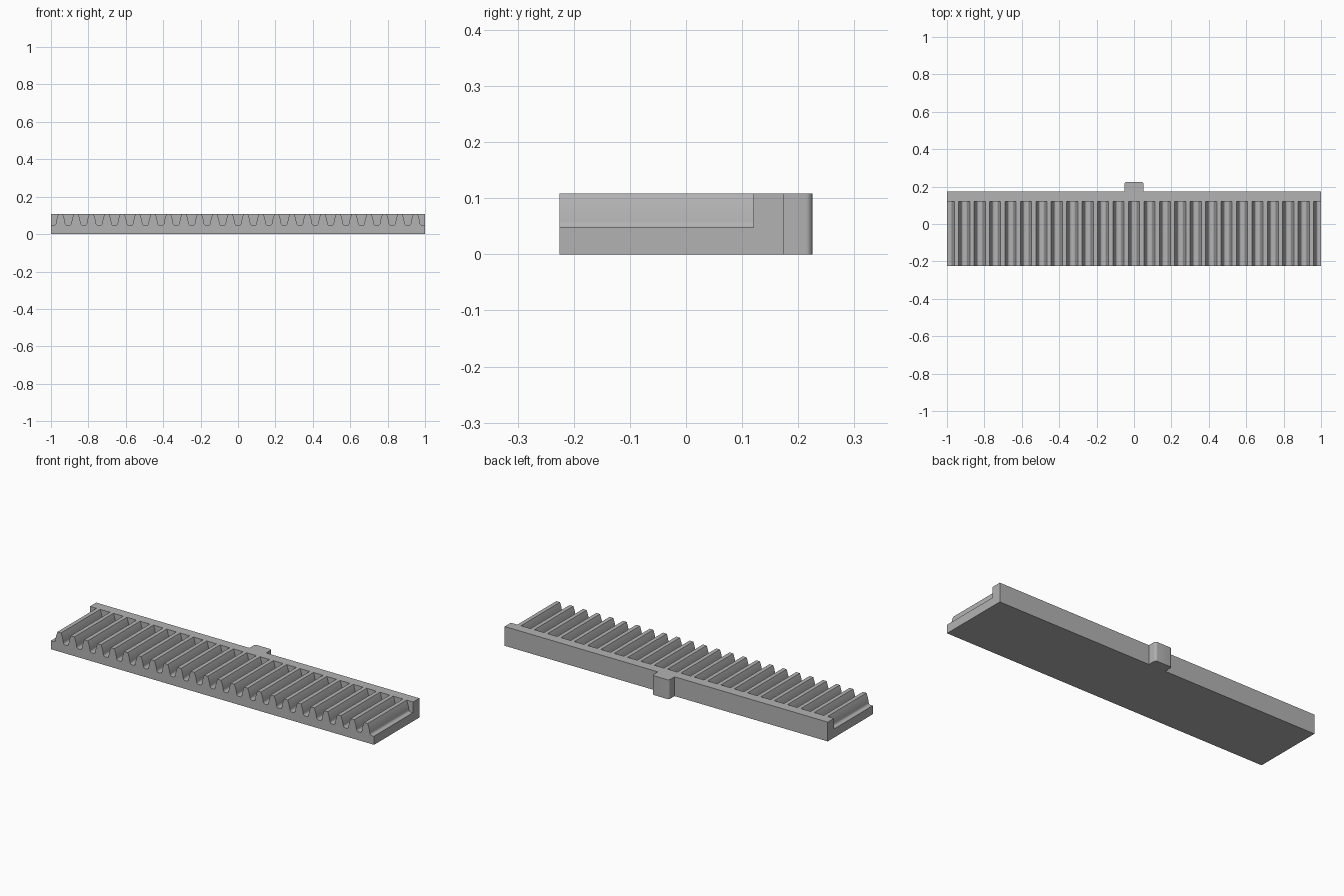
import bpy, bmesh, math

if "Cube" in bpy.data.objects:
    bpy.data.objects.remove(bpy.data.objects["Cube"])

HEIGHT, FRONT, BACK, WALL = 0.108, -0.225, 0.175, 0.12
TAB_HALF, TAB_BACK, TAB_ROUND = 0.052, 0.225, 0.012
PITCH, GAPS, ROOT = 0.0825, 25, 0.047

grey = bpy.data.materials.new("plain grey")
grey.use_nodes = True
colour = (0.45, 0.45, 0.45, 1)
grey.diffuse_color = colour
grey.node_tree.nodes["Principled BSDF"].inputs["Base Color"].default_value = colour


def prisms(name, outlines, direction):
    """Extrude closed 3D outlines along a direction into one object."""
    bm = bmesh.new()
    for outline in outlines:
        face = bm.faces.new([bm.verts.new(p) for p in outline])
        geom = bmesh.ops.extrude_face_region(bm, geom=[face])["geom"]
        moved = [g for g in geom if isinstance(g, bmesh.types.BMVert)]
        bmesh.ops.translate(bm, verts=moved, vec=direction)
    bmesh.ops.recalc_face_normals(bm, faces=bm.faces)
    mesh = bpy.data.meshes.new(name)
    bm.to_mesh(mesh)
    bm.free()
    mesh.materials.append(grey)
    obj = bpy.data.objects.new(name, mesh)
    bpy.context.collection.objects.link(obj)
    return obj


def mirrored(half):
    """Complete a right-hand half outline with its left-hand half."""
    return half + [(-x, y) for x, y in reversed(half)]


# Solid bar with the round-cornered locating tab on its back
corner = []
for i in range(7):
    a = math.radians(15 * i)
    corner.append((TAB_HALF - TAB_ROUND * (1 - math.cos(a)),
                   TAB_BACK - TAB_ROUND * (1 - math.sin(a))))
plan = mirrored([(1, FRONT), (1, BACK), (TAB_HALF, BACK)] + corner)
rack = prisms("toothed_rack", [[(x, y, 0) for x, y in plan]], (0, 0, HEIGHT))

# Gap between teeth: filleted root, then gently convex flanks
fillet = [(0.006 + 0.0105 * math.sin(math.radians(a)),
           ROOT + 0.013 * (1 - math.cos(math.radians(a)))) for a in range(0, 76, 15)]
flank = []
for i in range(7):
    t = i / 6
    flank.append((0.0165 + 0.007 * t + 0.0065 * t * t, 0.059 + (HEIGHT - 0.059) * t))
gap = mirrored(fillet + flank + [(0.03, HEIGHT + 0.02)])
outlines = []
for i in range(GAPS):
    centre = (i - (GAPS - 1) / 2) * PITCH
    outlines.append([(centre + x, FRONT - 0.05, z) for x, z in gap])
cutter = prisms("gap_cutter", outlines, (0, WALL - FRONT + 0.05, 0))
cutter.hide_render = True

# Cut the gaps, leaving the back wall standing
cut = rack.modifiers.new("tooth gaps", "BOOLEAN")
cut.operation = "DIFFERENCE"
cut.solver = "EXACT"
cut.object = cutter
bpy.ops.object.select_all(action="DESELECT")
rack.select_set(True)
bpy.context.view_layer.objects.active = rack
bpy.ops.object.modifier_apply(modifier=cut.name)
bpy.data.objects.remove(cutter)
bpy.ops.object.shade_smooth_by_angle(angle=math.radians(25))
